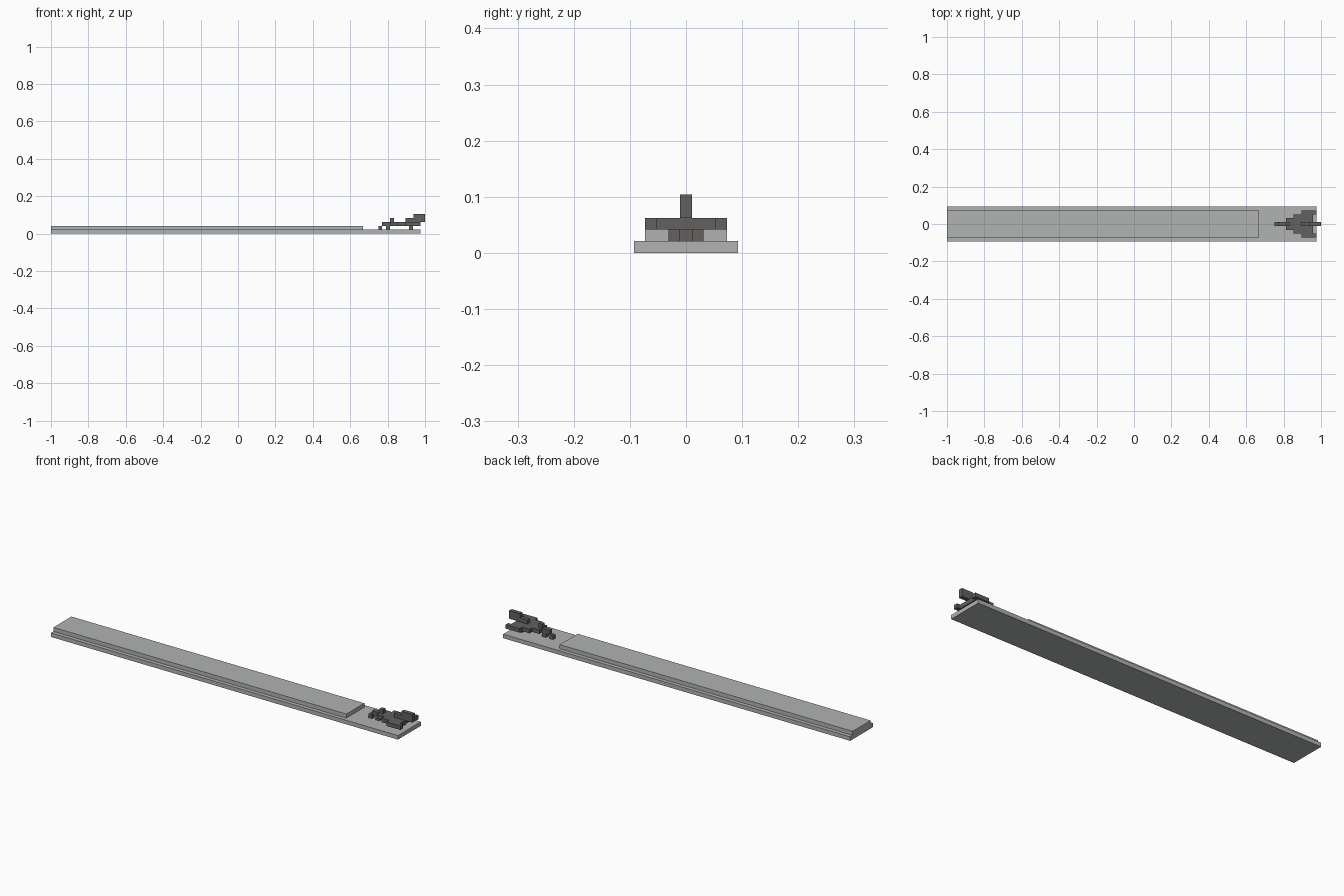
import bpy
import bmesh

cube = bpy.data.objects.get("Cube")
if cube:
    bpy.data.objects.remove(cube, do_unlink=True)


def material(name, color):
    m = bpy.data.materials.new(name)
    m.use_nodes = True
    rgba = (*color, 1)
    m.diffuse_color = rgba
    m.node_tree.nodes["Principled BSDF"].inputs["Base Color"].default_value = rgba
    return m


light = material("light_grey", (0.44, 0.45, 0.445))
dark = material("dark_grey", (0.125, 0.115, 0.115))

U = 1 / 48  # one block


def box(name, x, y, z, mat):
    """Box from (low, high) ranges on each axis."""
    bm = bmesh.new()
    bmesh.ops.create_cube(bm, size=1)
    for v in bm.verts:
        for i, (lo, hi) in enumerate((x, y, z)):
            v.co[i] = lo if v.co[i] < 0 else hi
    mesh = bpy.data.meshes.new(name)
    bm.to_mesh(mesh)
    bm.free()
    mesh.materials.append(mat)
    ob = bpy.data.objects.new(name, mesh)
    bpy.context.collection.objects.link(ob)
    return ob


def block(name, x0, x1, half_width, layer, layers=1):
    """Dark block centred on y, measured in whole layers."""
    h = half_width * U
    return box(name, (x0, x1), (-h, h), (layer * U, (layer + layers) * U), dark)


# Stepped plinth
box("base_slab", (-1, 0.976), (-0.093, 0.093), (0, U), light)
box("upper_slab", (-1, 0.668), (-0.073, 0.073), (U, 2 * U), light)

# Aircraft body, widening toward the tail in steps
block("nose_body", 0.771, 0.8125, 0.5, 2)
block("front_body", 0.8125, 0.854, 1.5, 2)
block("inner_wing", 0.854, 0.896, 2.5, 2)
block("outer_wing", 0.896, 0.958, 3.5, 2)

# Nose tip, canopy and tail fin
block("nose_tip", 0.751, 0.771, 0.5, 1)
block("canopy", 0.8125, 0.833, 0.5, 3)
block("fin_root", 0.896, 0.9375, 0.5, 3)
block("tail_fin", 0.9375, 1.0, 0.5, 3, 2)

# Landing gear and wing tips
block("nose_gear", 0.79, 0.8125, 0.5, 1)
for side, s in (("left", 1), ("right", -1)):
    gear = sorted((s * 0.5 * U, s * 1.5 * U))
    box(side + "_gear", (0.914, 0.935), gear, (U, 2 * U), dark)
    tip = sorted((s * 2.5 * U, s * 3.5 * U))
    box(side + "_wing_tip", (0.958, 0.976), tip, (2 * U, 3 * U), dark)
